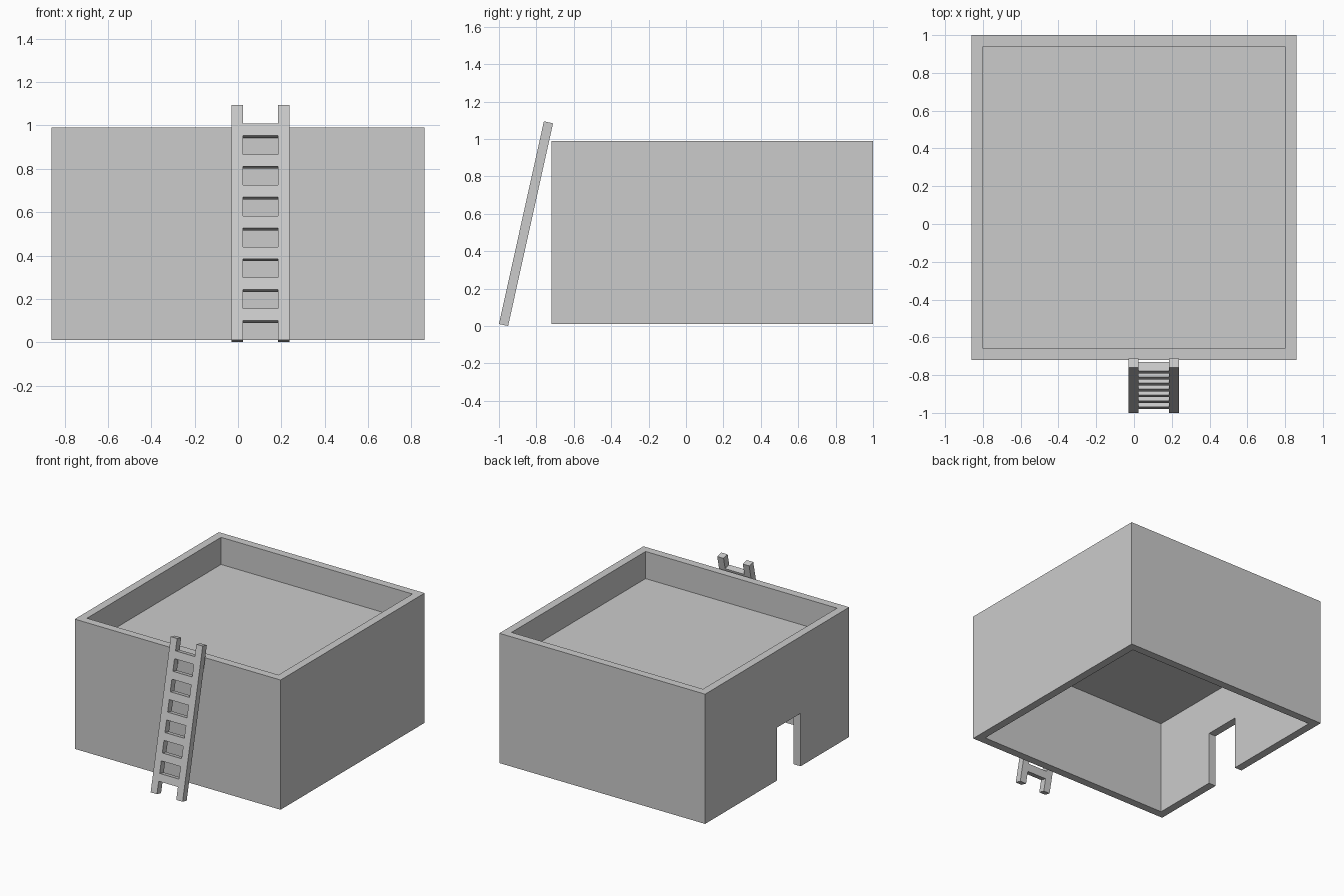
import bpy, math
from mathutils import Matrix, Vector

if "Cube" in bpy.data.objects:
    bpy.data.objects.remove(bpy.data.objects["Cube"])


def box(name, lo, hi, matrix=None):
    """Axis-aligned box between two corners, optionally placed by a matrix."""
    bpy.ops.mesh.primitive_cube_add(size=1)
    ob = bpy.context.object
    ob.name = name
    lo, hi = Vector(lo), Vector(hi)
    ob.data.transform(Matrix.Translation((lo + hi) / 2) @ Matrix.Diagonal((*(hi - lo), 1)))
    if matrix is not None:
        ob.matrix_world = matrix
    return ob


def cut(target, lo, hi):
    """Carve a box out of the target."""
    cutter = box("cutter", lo, hi)
    cutter.hide_render = True
    mod = target.modifiers.new("cut", 'BOOLEAN')
    mod.operation = 'DIFFERENCE'
    mod.solver = 'EXACT'
    mod.object = cutter
    bpy.context.view_layer.objects.active = target
    bpy.ops.object.modifier_apply(modifier=mod.name)
    bpy.data.objects.remove(cutter)


# House: square block with a sunken roof, open room below and a doorway
W, T = 0.86, 0.06
FRONT, BACK, BASE, TOP = -0.72, 1.0, 0.01, 0.99
ROOF, CEILING = 0.785, 0.717
house = box("house_walls", (-W, FRONT, BASE), (W, BACK, TOP))
cut(house, (-W + T, FRONT + T, ROOF), (W - T, BACK - T, TOP + 0.2))
cut(house, (-W + T, FRONT + T, BASE - 0.2), (W - T, BACK - T, CEILING))
cut(house, (-W - 0.1, -0.14, BASE - 0.2), (-W + T + 0.05, 0.14, 0.41))

# Ladder: leaning on the front wall, built upright then tilted
TILT, DEPTH, LENGTH = math.radians(12.5), 0.05, 1.11
lean = Matrix.Translation((0, -1.0, DEPTH * math.sin(TILT))) @ Matrix.Rotation(-TILT, 4, 'X')
X = (-0.03, 0.023, 0.184, 0.237)
box("ladder_left_rail", (X[0], 0, 0), (X[1], DEPTH, LENGTH), lean)
box("ladder_right_rail", (X[2], 0, 0), (X[3], DEPTH, LENGTH), lean)
for i in range(7):
    z = 0.092 + i * 0.1457
    box(f"ladder_rung_{i + 1}", (X[1], 0, z), (X[2], DEPTH, z + 0.056), lean)
